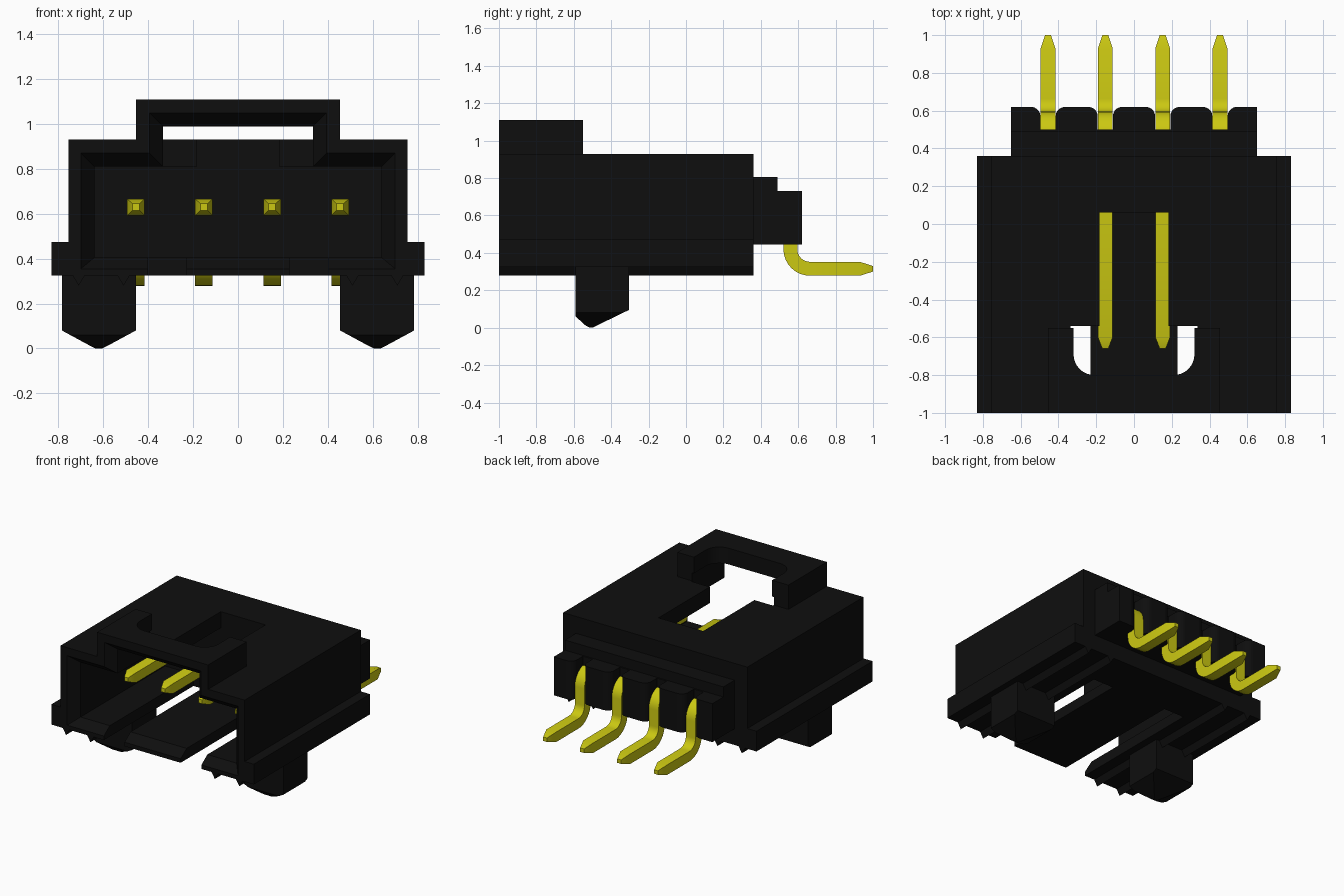
import bpy, bmesh, math
from mathutils import Vector

default = bpy.data.objects.get("Cube")
if default:
    bpy.data.objects.remove(default, do_unlink=True)


def material(name, colour, rough):
    m = bpy.data.materials.new(name)
    m.use_nodes = True
    m.diffuse_color = (*colour, 1)
    b = m.node_tree.nodes["Principled BSDF"]
    b.inputs["Base Color"].default_value = (*colour, 1)
    b.inputs["Roughness"].default_value = rough
    return m


black = material("black plastic", (0.0045, 0.0045, 0.0045), 0.6)
gold = material("yellow metal", (0.60, 0.58, 0.006), 0.5)


def loft(name, rings, mat=black):
    """Skin a row of equal-length rings and cap both ends."""
    bm = bmesh.new()
    loops = [[bm.verts.new(p) for p in ring] for ring in rings]
    n = len(loops[0])
    for a, b in zip(loops, loops[1:]):
        for i in range(n):
            j = (i + 1) % n
            bm.faces.new((a[i], a[j], b[j], b[i]))
    bm.faces.new(loops[0][::-1])
    bm.faces.new(loops[-1])
    bmesh.ops.recalc_face_normals(bm, faces=bm.faces)
    me = bpy.data.meshes.new(name)
    bm.to_mesh(me)
    bm.free()
    me.materials.append(mat)
    ob = bpy.data.objects.new(name, me)
    bpy.context.collection.objects.link(ob)
    return ob


def prism(name, pts, axis, lo, hi):
    """Extrude a 2D profile along one axis."""
    place = {"x": lambda p, d: (d, p[0], p[1]),
             "y": lambda p, d: (p[0], d, p[1]),
             "z": lambda p, d: (p[0], p[1], d)}[axis]
    return loft(name, [[place(p, d) for p in pts] for d in (lo, hi)])


def rect(x0, x1, z0, z1):
    return [(x0, z0), (x1, z0), (x1, z1), (x0, z1)]


def box(name, x, y, z):
    return prism(name, rect(*x, *y), "z", *z)


def funnel(name, wide, narrow, y0, y1):
    """Tapered lead-in cutter, continued a little outside the front."""
    return loft(name, [[(x, y, z) for x, z in r]
                       for r, y in ((wide, y0 - 0.1), (wide, y0), (narrow, y1))])


def combine(target, tool, op):
    """Apply a boolean and discard the tool."""
    tool.hide_render = True
    mod = target.modifiers.new(op, "BOOLEAN")
    mod.operation, mod.object, mod.solver = op, tool, "EXACT"
    bpy.context.view_layer.objects.active = target
    bpy.ops.object.modifier_apply(modifier=mod.name)
    bpy.data.objects.remove(tool, do_unlink=True)


def arc(cx, cy, r, a0, a1, n=8):
    return [(cx + r * math.cos(math.radians(a0 + (a1 - a0) * i / n)),
             cy + r * math.sin(math.radians(a0 + (a1 - a0) * i / n)))
            for i in range(n + 1)]


PINS = (-0.455, -0.152, 0.152, 0.455)

# Housing: body with side flanges, latch bracket and stepped rear block
half = [(0.83, 0.325), (0.83, 0.475), (0.755, 0.475), (0.755, 0.93)]
housing = prism("housing", half + [(-x, z) for x, z in reversed(half)], "y", -1, 0.36)
combine(housing, box("bracket", (-0.455, 0.455), (-1, -0.55), (0.86, 1.11)), "UNION")
rear = [(0.25, 0.445), (0.62, 0.445), (0.62, 0.73), (0.49, 0.73), (0.49, 0.805), (0.25, 0.805)]
combine(housing, prism("rear_block", rear, "x", -0.65, 0.65), "UNION")

# Mating cavity and its chamfered mouth
combine(housing, box("cavity", (-0.64, 0.64), (-1.1, 0.06), (0.405, 0.81)), "DIFFERENCE")
combine(housing, funnel("mouth", rect(-0.70, 0.70, 0.355, 0.87),
                        rect(-0.64, 0.64, 0.405, 0.81), -1, -0.93), "DIFFERENCE")

# Latch opening under the bracket, with a chamfered mouth
combine(housing, box("latch_gap", (-0.335, 0.335), (-1.1, -0.54), (0.6, 0.99)), "DIFFERENCE")
combine(housing, funnel("latch_mouth", rect(-0.395, 0.395, 0.6, 1.05),
                        rect(-0.335, 0.335, 0.6, 0.99), -1, -0.93), "DIFFERENCE")

# Round-cornered notch in the bracket top and the narrow window behind it
notch = ([(0.32, -0.5), (0.32, -0.69)] + arc(0.21, -0.69, 0.11, 0, -90)[1:]
         + arc(-0.21, -0.69, 0.11, -90, -180) + [(-0.32, -0.5)])
combine(housing, prism("bracket_notch", notch, "z", 0.95, 1.2), "DIFFERENCE")
combine(housing, box("top_window", (-0.183, 0.183), (-0.6, 0.06), (0.7, 1.0)), "DIFFERENCE")

# Slots on both sides of the floor tongue
for s in (-1, 1):
    x = sorted((s * 0.23, s * 0.40))
    combine(housing, box("floor_slot", x, (-1.1, 0.05), (0.2, 0.6)), "DIFFERENCE")

# Flared pin grooves in the rear block
for px in PINS:
    right = arc(px + 0.09, 0.57, 0.05, 180, 90, 5)
    left = arc(px - 0.09, 0.57, 0.05, 90, 0, 5)
    groove = [(px + 0.04, 0.5)] + right + [(px + 0.09, 0.7), (px - 0.09, 0.7)] + left + [(px - 0.04, 0.5)]
    combine(housing, prism("groove", groove, "z", 0.4, 0.9), "DIFFERENCE")

# Mounting pegs with ends pointed in both directions, and ribs under the floor
for s, side in ((1, "left"), (-1, "right")):
    front = [(0.455, 0.36), (0.455, 0.08), (0.575, 0.015), (0.605, 0), (0.635, 0),
             (0.665, 0.015), (0.785, 0.08), (0.785, 0.36)]
    peg = prism(side + "_peg", [(s * x, z) for x, z in front], "y", -0.7, -0.2)
    profile = [(-0.59, 0.35), (-0.59, 0.06), (-0.535, 0.01), (-0.515, 0), (-0.5, 0),
               (-0.48, 0.01), (-0.305, 0.095), (-0.305, 0.35)]
    combine(peg, prism("peg_profile", profile, "x", -1, 1), "INTERSECT")
    for i, c in enumerate((0.51, 0.71)):
        prism(f"{side}_rib_{i + 1}", [(s * c - 0.03, 0.33), (s * c, 0.28), (s * c + 0.03, 0.33)],
              "y", -1, 0.36)

# Bent square pins with tapered ends: path in (y, z), swept with a square section
path = ([(-0.66, 0.63), (-0.60, 0.63)] + arc(0.473, 0.545, 0.085, 90, 0)
        + arc(0.663, 0.42, 0.105, 180, 270) + [(0.93, 0.315), (1.0, 0.315)])
for i, px in enumerate(PINS):
    rings = []
    for k, p in enumerate(path):
        a, b = path[max(k - 1, 0)], path[min(k + 1, len(path) - 1)]
        t = Vector((b[0] - a[0], b[1] - a[1])).normalized()
        w = 0.4 if k in (0, len(path) - 1) else 1.0
        rings.append([(px + u * w * 0.039, p[0] - t.y * v * w * 0.037, p[1] + t.x * v * w * 0.037)
                      for u, v in ((-1, -1), (1, -1), (1, 1), (-1, 1))])
    pin = loft(f"pin_{i + 1}", rings, gold)
    bpy.ops.object.select_all(action="DESELECT")
    pin.select_set(True)
    bpy.context.view_layer.objects.active = pin
    bpy.ops.object.shade_smooth_by_angle(angle=math.radians(25))
